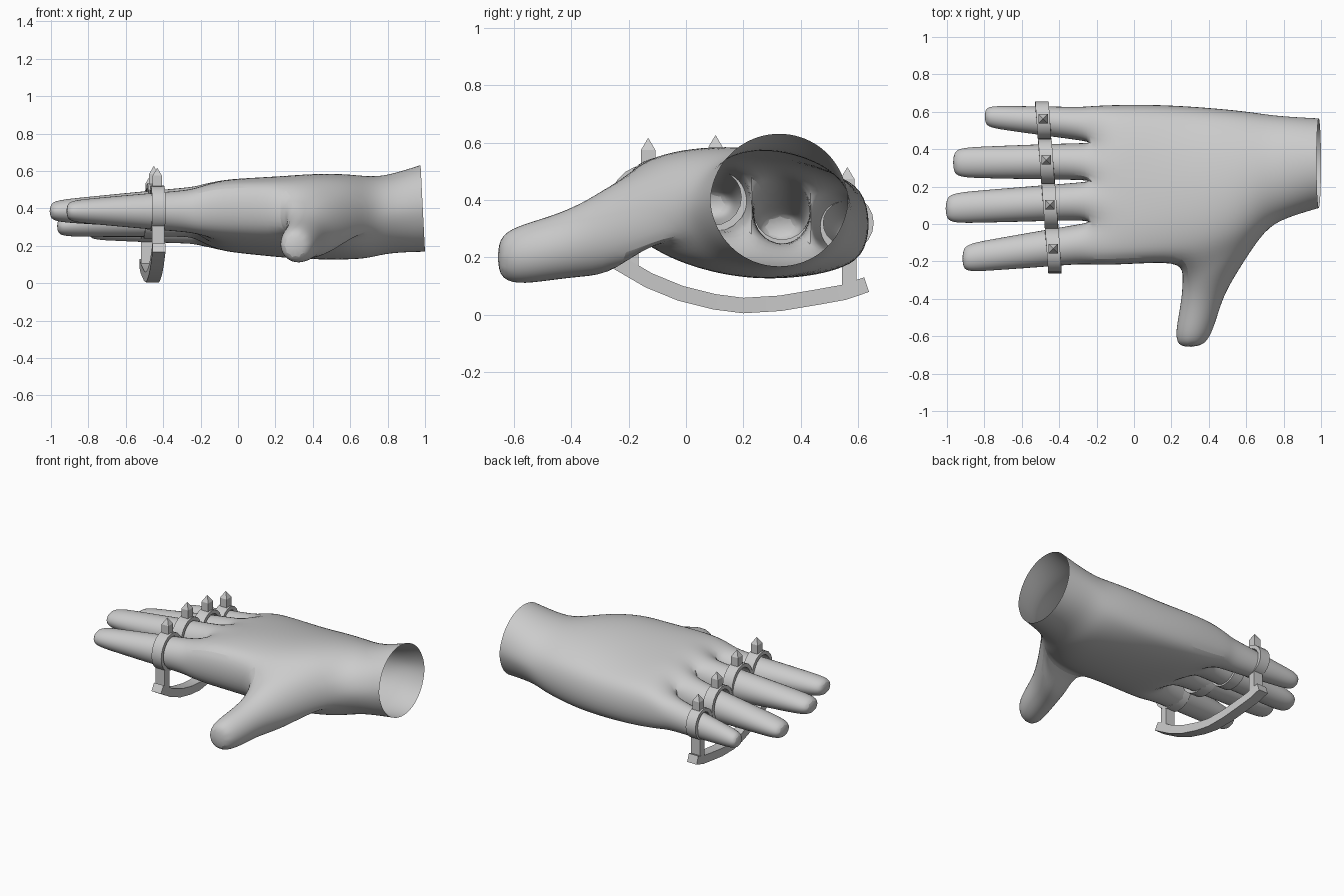
import bpy, bmesh
from math import sin, cos, pi, radians
from mathutils import Vector

cube = bpy.data.objects.get("Cube")
if cube:
    bpy.data.objects.remove(cube, do_unlink=True)

grey = bpy.data.materials.new("plain grey")
grey.use_nodes = True
GREY = (0.6, 0.6, 0.6, 1)
grey.diffuse_color = GREY
grey.node_tree.nodes["Principled BSDF"].inputs["Base Color"].default_value = GREY


def finish(name, bm, subdivide=0, smooth=0):
    bmesh.ops.recalc_face_normals(bm, faces=bm.faces)
    mesh = bpy.data.meshes.new(name)
    bm.to_mesh(mesh)
    bm.free()
    obj = bpy.data.objects.new(name, mesh)
    bpy.context.collection.objects.link(obj)
    mesh.materials.append(grey)
    if subdivide:
        mod = obj.modifiers.new("rounding", 'SUBSURF')
        mod.levels = mod.render_levels = subdivide
    if smooth:
        bpy.ops.object.select_all(action='DESELECT')
        obj.select_set(True)
        bpy.context.view_layer.objects.active = obj
        bpy.ops.object.shade_smooth_by_angle(angle=radians(smooth))
    return obj


def bridge(bm, a, b, closed=True):
    n = len(a)
    for i in range(n if closed else n - 1):
        j = (i + 1) % n
        bm.faces.new((a[i], a[j], b[j], b[i]))


def lerp(a, b, t):
    return [p + (q - p) * t for p, q in zip(a, b)]


# Each finger: base and tip as (x, y, z, half width, half depth)
FINGERS = [
    ((-0.23, -0.10, 0.385, 0.115, 0.122), (-0.92, -0.185, 0.385, 0.076, 0.057)),
    ((-0.23, 0.125, 0.400, 0.107, 0.122), (-1.01, 0.083, 0.385, 0.082, 0.057)),
    ((-0.23, 0.335, 0.365, 0.105, 0.122), (-0.97, 0.328, 0.305, 0.081, 0.057)),
    ((-0.23, 0.532, 0.320, 0.097, 0.115), (-0.80, 0.575, 0.285, 0.058, 0.053)),
]
# Palm sections: x, y low, y high, z low, z high, boxiness, tilt
PALM = [
    (0.988, 0.085, 0.565, 0.165, 0.635, 0.0, 0.0),
    (0.80, 0.03, 0.575, 0.16, 0.578, 0.0, 0.0),
    (0.70, -0.03, 0.587, 0.13, 0.572, 0.15, 0.01),
    (0.58, -0.14, 0.605, 0.125, 0.585, 0.35, 0.025),
    (0.42, -0.195, 0.62, 0.13, 0.583, 0.5, 0.04),
    (0.26, -0.205, 0.632, 0.14, 0.568, 0.55, 0.045),
    (0.06, -0.21, 0.64, 0.165, 0.553, 0.75, 0.045),
    (-0.12, -0.22, 0.637, 0.185, 0.54, 0.85, 0.04),
]
COLS = 9
bm = bmesh.new()

# Palm: every section keeps its top row, bottom row and two side points
sections = []
for x, y0, y1, z0, z1, box, tilt in PALM:
    cy, hy, cz, hz = (y0 + y1) / 2, (y1 - y0) / 2, (z0 + z1) / 2, (z1 - z0) / 2

    def point(yn, zn):
        slant = 0.012 * zn if x > 0.95 else 0
        return bm.verts.new((x - slant, cy + hy * yn, cz + hz * zn - tilt * yn))

    top, bot = [], []
    for j in range(COLS):
        a, u = pi * (j + 1) / (COLS + 1), (j - 4) / 4
        yn = -(1 - box) * cos(a) + box * u * 0.95
        zn = (1 - box) * sin(a) + box * (1 - 0.25 * u ** 4)
        top.append(point(yn, zn))
        bot.append(point(yn, -zn))
    sections.append((top, bot, point(-1.02, 0), point(1.02, 0)))

# Knuckle section: finger bases share their web points
top, bot, mids = [], [], []
for j in range(COLS):
    k = j // 2
    if j % 2:
        x, y, z, w, d = FINGERS[k][0]
        top.append(bm.verts.new((x, y, z + d * 1.08)))
        bot.append(bm.verts.new((x, y, z - d * 1.08)))
        continue
    if j in (0, 8):
        x, y, z, w, d = FINGERS[0 if j == 0 else 3][0]
        s = -1 if j == 0 else 1
        y, ym, dz = y + s * w * 0.88, y + s * w * 1.08, d * 0.82
    else:
        x, y, z, w, d = lerp(FINGERS[k - 1][0], FINGERS[k][0], 0.5)
        ym, dz, x = y, d * 0.8, x + 0.01
    top.append(bm.verts.new((x, y, z + dz)))
    bot.append(bm.verts.new((x, y, z - dz)))
    mids.append(bm.verts.new((x, ym, z)))
sections.append((top, bot, mids[0], mids[-1]))

THUMB_FROM, THUMB_TO = 2, 5
for i, (a, b) in enumerate(zip(sections, sections[1:])):
    bridge(bm, a[0] + [a[3]] + a[1][::-1], b[0] + [b[3]] + b[1][::-1], False)
    if not THUMB_FROM <= i < THUMB_TO:
        bridge(bm, [a[1][0], a[2], a[0][0]], [b[1][0], b[2], b[0][0]], False)

# Fingers: octagonal loops running from the knuckles to the tips
for k, (base, tip) in enumerate(FINGERS):
    l, c, r = 2 * k, 2 * k + 1, 2 * k + 2
    loop = [mids[k], top[l], top[c], top[r], mids[k + 1], bot[r], bot[c], bot[l]]
    for t, s in ((0.09, 1.05), (0.4, 1.08), (0.75, 1.08), (0.93, 1.08), (1.0, 0.78)):
        x, y, z, w, d = lerp(base, tip, t)
        ring = [bm.verts.new((x, y - s * w * cos(a * pi / 4), z + s * d * sin(a * pi / 4)))
                for a in range(8)]
        bridge(bm, loop, ring)
        loop = ring
    bm.faces.new(loop)

# Thumb: grows out of the gap left in the side of the palm
side = sections[THUMB_FROM:THUMB_TO + 1]
loop = [side[0][2]] + [s[0][0] for s in side] + [side[-1][2]] + [s[1][0] for s in side[::-1]]
THUMB = [(-0.25, 0.422, 0.30, 0.172, 0.16), (-0.37, 0.372, 0.258, 0.122, 0.127),
         (-0.48, 0.345, 0.23, 0.112, 0.112), (-0.59, 0.318, 0.207, 0.104, 0.104),
         (-0.66, 0.305, 0.2, 0.068, 0.07)]
for n, (y, x, z, w, d) in enumerate(THUMB):
    skew = 0.28 if n == 0 else 0.05
    ring = []
    for a in range(10):
        ca, sa = cos(a * pi / 5), sin(a * pi / 5)
        ring.append(bm.verts.new((x + w * ca, y + skew * w * ca, z + d * 1.05 * sa)))
    bridge(bm, loop, ring)
    loop = ring
bm.faces.new(loop)
finish("hand", bm, subdivide=2, smooth=60)


# Knuckle guard
def guard_x(y):
    return -0.442 - 0.078 * y


def band(name, path, width, thick, closed):
    """Sweep a rectangle along a path of (y, z) points."""
    pts = [Vector(p) for p in path]
    n = len(pts)
    bm = bmesh.new()
    loops = []
    for i, p in enumerate(pts):
        before = pts[i - 1] if closed or i else p
        after = pts[(i + 1) % n] if closed or i < n - 1 else p
        t = (after - before).normalized()
        side = Vector((-t.y, t.x)) * thick / 2
        corners = []
        for w, s in ((-1, -1), (1, -1), (1, 1), (-1, 1)):
            q = p + side * s
            corners.append(bm.verts.new((guard_x(p.x) + w * width / 2, q.x, q.y)))
        loops.append(corners)
    for a, b in zip(loops, loops[1:]):
        bridge(bm, a, b)
    if closed:
        bridge(bm, loops[-1], loops[0])
    else:
        bm.faces.new(loops[0])
        bm.faces.new(loops[-1])
    return finish(name, bm, smooth=35)


def block(name, y, z0, z1, wx, wy, point=0):
    """Upright post, with a pyramid on top if point is given."""
    bm = bmesh.new()
    x = guard_x(y)
    rows = [[bm.verts.new((x + a * wx / 2, y + b * wy / 2, z))
             for a, b in ((-1, -1), (1, -1), (1, 1), (-1, 1))] for z in (z0, z1)]
    bridge(bm, *rows)
    bm.faces.new(rows[0])
    if point:
        apex = bm.verts.new((x, y, z1 + point))
        for i in range(4):
            bm.faces.new((rows[1][i], rows[1][(i + 1) % 4], apex))
    else:
        bm.faces.new(rows[1])
    return finish(name, bm)


RINGS = [("index", -0.14, 0.40, 0.11), ("middle", 0.095, 0.41, 0.11),
         ("third", 0.335, 0.36, 0.11), ("little", 0.555, 0.32, 0.088)]
for label, y, z, r in RINGS:
    circle = [(y + r * cos(a * pi / 10), z + r * sin(a * pi / 10)) for a in range(20)]
    band(label + "_ring", circle, 0.072, 0.024, True)
    block(label + "_spike", y + 0.008, z + r - 0.01, z + r + 0.065, 0.05, 0.05, 0.042)

# Grip bar under the fingers and its two end links
GRIP = [(-0.25, 0.19), (-0.13, 0.12), (-0.02, 0.075), (0.1, 0.045), (0.2, 0.032),
        (0.33, 0.04), (0.45, 0.06), (0.55, 0.078), (0.63, 0.105)]
band("grip_bar", GRIP, 0.07, 0.054, False)
block("index_link", -0.19, 0.15, 0.31, 0.066, 0.05)
block("little_link", 0.57, 0.09, 0.24, 0.066, 0.05)
